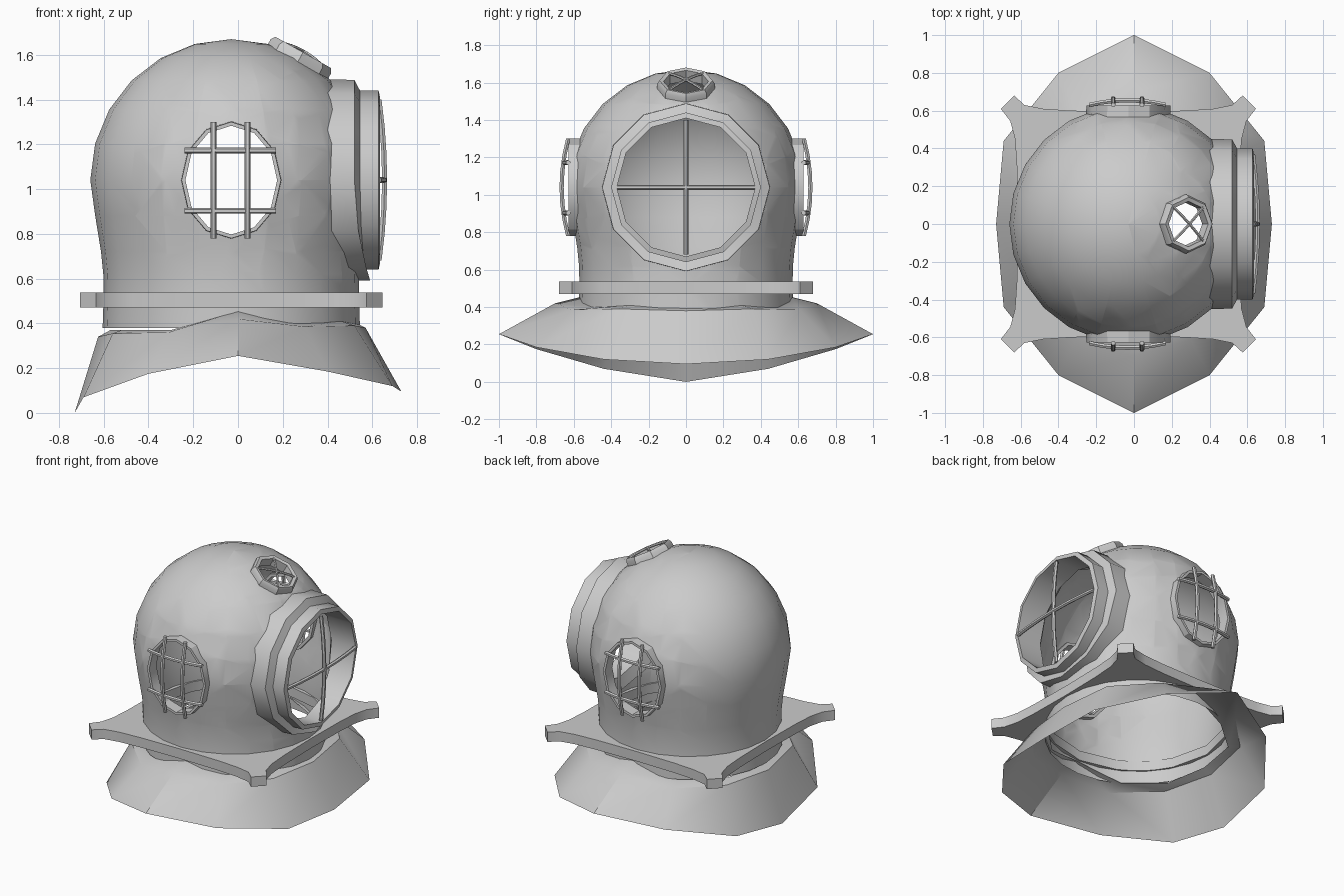
import bpy, bmesh
from math import sin, cos, pi
from mathutils import Vector as V

if "Cube" in bpy.data.objects:
    bpy.data.objects.remove(bpy.data.objects["Cube"])

C = V((-0.03, 0, 1.04))          # centre of the dome
TAU = 2 * pi


def finish(name, bm, recalc=True):
    if recalc:
        bmesh.ops.recalc_face_normals(bm, faces=bm.faces)
    me = bpy.data.meshes.new(name)
    bm.to_mesh(me)
    bm.free()
    ob = bpy.data.objects.new(name, me)
    bpy.context.collection.objects.link(ob)
    bpy.ops.object.select_all(action='DESELECT')
    ob.select_set(True)
    bpy.context.view_layer.objects.active = ob
    bpy.ops.object.shade_smooth_by_angle(angle=0.55)
    return ob


def loft(rings, wrap=False, caps=False):
    """Skin a series of closed point loops."""
    bm = bmesh.new()
    vs = [[bm.verts.new(p) for p in r] for r in rings]
    n = len(vs[0])
    pairs = list(zip(vs, vs[1:])) + ([(vs[-1], vs[0])] if wrap else [])
    for a, b in pairs:
        for i in range(n):
            j = (i + 1) % n
            bm.faces.new((a[i], a[j], b[j], b[i]))
    if caps:
        bm.faces.new(vs[0])
        bm.faces.new(vs[-1])
    return bm


def at(frame, u, v, w):
    U, W, N = frame
    return C + U * u + W * v + N * w


def ellipse(frame, ru, rv, w, n, sag=0):
    pts = []
    for i in range(n):
        a = TAU * i / n
        s = sin(a)
        pts.append(at(frame, ru * cos(a), rv * s, w + sag * min(0, s) ** 2))
    return pts


def bar(name, frame, p, q, w, bulge, r=0.013):
    """Bowed guard bar between two points of a window plane."""
    d = (V(q) - V(p)).normalized()
    rings = []
    for k in range(7):
        t = k / 6
        c = V(p).lerp(V(q), t)
        h = w + bulge * 4 * t * (1 - t)
        rings.append([at(frame, c.x - d.y * r * cos(a), c.y + d.x * r * cos(a), h + r * sin(a))
                      for a in (TAU * i / 6 for i in range(6))])
    finish(name, loft(rings, caps=True))


# Window frames: sideways, upward and outward directions
X, Y, Z = V((1, 0, 0)), V((0, 1, 0)), V((0, 0, 1))
front = (Y, Z, X)
right_side = (X, Z, -Y)
left_side = (X, Z, Y)
n_top = V((0.49, 0, 0.872)).normalized()
top = (Y, Y.cross(n_top), n_top)

# Dome and neck, an open shell of revolution
profile = [(0.575, 0.38), (0.57, 0.53), (0.572, 0.62), (0.582, 0.72), (0.608, 0.88)]
profile += [(0.63 * cos(a), 1.04 + 0.63 * sin(a)) for a in (pi / 12 * k for k in range(6))]
rings = [[V((C.x + r * cos(TAU * i / 24), r * sin(TAU * i / 24), z)) for i in range(24)]
         for r, z in profile]
bm = loft(rings)
bm.verts.ensure_lookup_table()
tip = bm.verts.new(C + Z * 0.63)
last = bm.verts[:-1][-24:]
for i in range(24):
    bm.faces.new((last[i], last[(i + 1) % 24], tip))
bmesh.ops.recalc_face_normals(bm, faces=bm.faces)


def cut_hole(bm, frame, ru, rv, n):
    N = frame[2]
    poly = ellipse(frame, ru, rv, 0, n)
    planes = []
    for a, b in zip(poly, poly[1:] + poly[:1]):
        no = (b - a).cross(N).normalized()
        if no.dot(a - C) < 0:
            no = -no
        planes.append((a, no))
    for co, no in planes:
        fs = []
        for f in bm.faces:
            near = any((v.co - C).dot(N) > 0.2 and all((v.co - p).dot(m) < 0.12 for p, m in planes)
                       for v in list(f.verts)) or all(
                           (f.calc_center_median() - p).dot(m) < 0.05 for p, m in planes)
            if near and (f.calc_center_median() - C).dot(N) > 0.2:
                fs.append(f)
        geom = fs + list({e for f in fs for e in f.edges}) + list({v for f in fs for v in f.verts})
        bmesh.ops.bisect_plane(bm, geom=geom, dist=1e-5, plane_co=co, plane_no=no)
    gone = [f for f in bm.faces if (f.calc_center_median() - C).dot(N) > 0.2
            and all((f.calc_center_median() - p).dot(m) < 0 for p, m in planes)]
    bmesh.ops.delete(bm, geom=gone, context='FACES')


cut_hole(bm, front, 0.40, 0.40, 12)
cut_hole(bm, right_side, 0.215, 0.255, 12)
cut_hole(bm, left_side, 0.215, 0.255, 12)
cut_hole(bm, top, 0.125, 0.125, 8)
finish("dome", bm, False)

# Front window: stepped ring whose flange follows the neck at the bottom
steps = [(0.42, 0.45, 0.1), (0.55, 0.448, 0.07), (0.575, 0.40, 0.02),
         (0.658, 0.40, 0), (0.665, 0.37, 0), (0.48, 0.37, 0.06)]
finish("front_window_ring", loft([ellipse(front, r, r, w, 12, s) for w, r, s in steps], True))
bar("front_bar_vertical", front, (0, -0.36), (0, 0.36), 0.66, 0.025)
bar("front_bar_horizontal", front, (-0.37, 0), (0.37, 0), 0.66, 0.025)

# Side windows: oval rim and two bars each way
for side, fr in (("right", right_side), ("left", left_side)):
    steps = [(0.55, 0.225, 0.263), (0.627, 0.222, 0.26), (0.627, 0.205, 0.243), (0.55, 0.205, 0.243)]
    finish(side + "_window_rim", loft([ellipse(fr, a, b, w, 12) for w, a, b in steps], True))
    for k, u in enumerate((-0.08, 0.072)):
        bar(f"{side}_bar_vertical_{k}", fr, (u, -0.26), (u, 0.26), 0.63, 0.035)
    for k, v in enumerate((-0.137, 0.132)):
        bar(f"{side}_bar_horizontal_{k}", fr, (-0.208, v), (0.2, v), 0.63, 0.025)

# Top window: tilted octagon with crossed bars
steps = [(0.585, 0.155), (0.635, 0.155), (0.655, 0.142), (0.65, 0.12), (0.585, 0.12)]
finish("top_window_rim", loft([ellipse(top, r, r, w, 8) for w, r in steps], True))
for k, s in enumerate((1, -1)):
    bar(f"top_bar_{k}", top, (-0.09, -0.09 * s), (0.09, 0.09 * s), 0.648, 0.012, 0.008)

# Clamp plate with four corner lugs
quarter = [(0.585, 0), (0.59, 0.3), (0.60, 0.45), (0.625, 0.545), (0.675, 0.61),
           (0.605, 0.68), (0.55, 0.63), (0.45, 0.61), (0.3, 0.60), (0, 0.595)]
half = quarter + [(-x, y) for x, y in quarter[-2::-1]]
outline = half + [(x, -y) for x, y in half[-2:0:-1]]
hole = [tuple(V(p).normalized() * 0.56) for p in outline]
finish("clamp_plate", loft([[V((x + C.x, y, z)) for x, y in pts] for pts, z in
                            ((outline, 0.47), (outline, 0.537), (hole, 0.537), (hole, 0.47))], True))

# Shoulder collar: three loops, mirrored across y
hem = [(.73, 0, .095), (.69, .44, .12), (.4, .8, .185), (0, 1, .255),
       (-.4, .8, .175), (-.69, .44, .07), (-.73, 0, 0)]
fold = [(.57, 0, .38), (.52, .36, .39), (.3, .61, .385), (0, .7, .42),
        (-.31, .61, .36), (-.56, .36, .355), (-.625, 0, .34)]
lip = [(.53, 0, .4), (.46, .29, .41), (.26, .48, .4), (0, .56, .455),
       (-.3, .48, .37), (-.52, .29, .37), (-.57, 0, .37)]
finish("shoulder_collar", loft([[V(p) for p in h] + [V((x, -y, z)) for x, y, z in h[-2:0:-1]]
                                for h in (hem, fold, lip)]))
